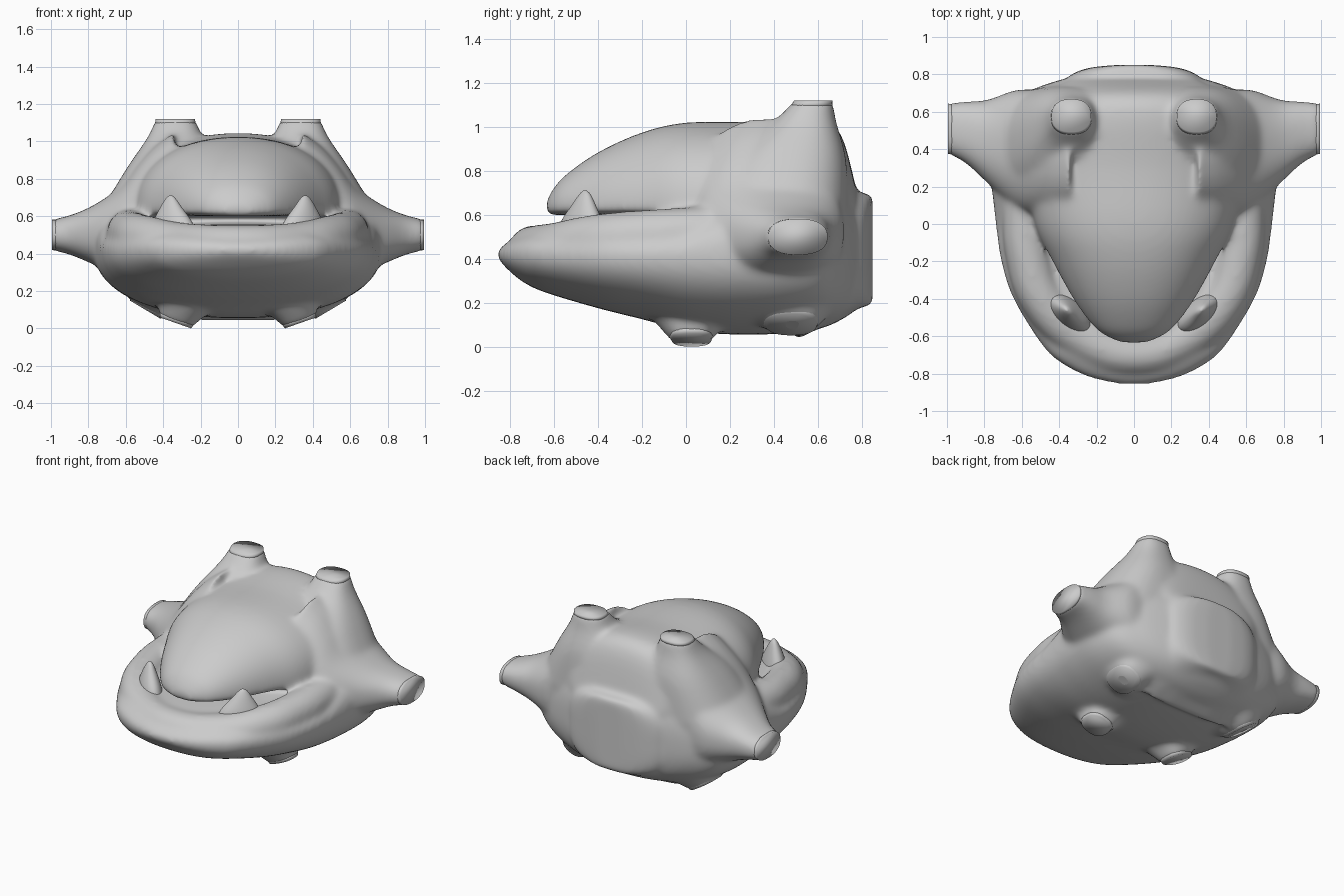
import bpy, bmesh, math
from mathutils import Vector

if "Cube" in bpy.data.objects:
    bpy.data.objects.remove(bpy.data.objects["Cube"])

X, Y, Z = Vector((1, 0, 0)), Vector((0, 1, 0)), Vector((0, 0, 1))


def spow(c, n):
    return math.copysign(abs(c) ** (2 / n), c)


def refine(secs, steps=4):
    """Smoothly interpolate between sections (Catmull-Rom)."""
    out = []
    for i in range(len(secs) - 1):
        a, b = secs[max(i - 1, 0)], secs[i]
        c, d = secs[i + 1], secs[min(i + 2, len(secs) - 1)]
        for k in range(steps):
            t = k / steps
            out.append(tuple(
                q + .5 * t * (r - p + t * (2 * p - 5 * q + 4 * r - s + t * (3 * (q - r) + s - p)))
                for p, q, r, s in zip(a, b, c, d)))
    return out + [tuple(secs[-1])]


def loft(name, rings):
    """Skin a list of closed point rings and cap both ends."""
    bm = bmesh.new()
    rows = [[bm.verts.new(p) for p in r] for r in rings]
    n = len(rows[0])
    for a, b in zip(rows, rows[1:]):
        for i in range(n):
            j = (i + 1) % n
            bm.faces.new((a[i], a[j], b[j], b[i]))
    bm.faces.new(rows[0])
    bm.faces.new(rows[-1])
    bmesh.ops.recalc_face_normals(bm, faces=bm.faces)
    me = bpy.data.meshes.new(name)
    bm.to_mesh(me)
    bm.free()
    me.shade_smooth()
    ob = bpy.data.objects.new(name, me)
    bpy.context.collection.objects.link(ob)
    return ob


def hull(name, sections, zc, n_up, n_down, count=64):
    """Sections along y: (y, half width, bottom z, top z)."""
    rings = []
    for y, w, lo, hi in refine(sections):
        ring = []
        for i in range(count):
            t = 2 * math.pi * i / count
            c, s = math.cos(t), math.sin(t)
            n, h = (n_up, hi - zc) if s > 0 else (n_down, zc - lo)
            ring.append((w * spow(c, n), y, zc + h * spow(s, n)))
        rings.append(ring)
    return loft(name, rings)


def limb(name, sections, u, v, n=2.0, count=32):
    """Sections: (x, y, z, radius along u, radius along v)."""
    rings = []
    for x, y, z, a, b in (refine(sections) if len(sections) > 2 else sections):
        ring = []
        for i in range(count):
            t = 2 * math.pi * (i + 0.5) / count
            ring.append(Vector((x, y, z)) + u * (a * spow(math.cos(t), n))
                        + v * (b * spow(math.sin(t), n)))
        rings.append(ring)
    return loft(name, rings)


def flip(sections, s):
    return [(s * q[0],) + tuple(q[1:]) for q in sections]


parts = []

# Upper skull with a flat palate
parts.append(hull("skull", [
    (-.635, .06, .605, .66), (-.61, .13, .60, .71), (-.55, .215, .60, .78),
    (-.4, .325, .60, .885), (-.2, .435, .60, .975), (0, .53, .57, 1.02),
    (.3, .58, .5, 1.025), (.55, .58, .4, 1.045), (.66, .52, .35, 1.02),
    (.72, .44, .3, .93), (.77, .34, .25, .74)], .63, 2.15, 4))

# Lower jaw, cheeks and belly
parts.append(hull("jaw_body", [
    (-.855, .09, .40, .44), (-.82, .24, .36, .47), (-.75, .38, .30, .51),
    (-.65, .49, .25, .54), (-.4, .645, .175, .555), (-.2, .71, .125, .56),
    (-.03, .735, .08, .59), (.1, .75, .062, .69), (.25, .765, .055, .79),
    (.45, .765, .06, .82), (.62, .70, .085, .82), (.72, .54, .13, .76),
    (.775, .38, .17, .72)], .42, 2.5, 2.2))

# Rounded lip following the jaw and sinking into the cheeks
lip = bpy.data.curves.new("lip", 'CURVE')
lip.dimensions = '3D'
lip.bevel_depth = .122
lip.bevel_resolution = 6
lip.use_fill_caps = True
half = [(.55, .3, .53), (.58, .04, .515), (.562, -.18, .502), (.487, -.4, .482), (.3, -.59, .445)]
path = half + [(0, -.69, .432)] + [(-x, y, z) for x, y, z in reversed(half)]
sp = lip.splines.new('BEZIER')
sp.bezier_points.add(len(path) - 1)
for bp, co in zip(sp.bezier_points, path):
    bp.co = co
    bp.handle_left_type = bp.handle_right_type = 'AUTO'
lip_ob = bpy.data.objects.new("lip", lip)
bpy.context.collection.objects.link(lip_ob)
bpy.ops.object.select_all(action='DESELECT')
bpy.context.view_layer.objects.active = lip_ob
lip_ob.select_set(True)
bpy.ops.object.convert(target='MESH')
parts.append(bpy.context.view_layer.objects.active)

# Flared stubs: ears, side arms webbed up to the ears, feet, rear feet
tilt1 = Vector((.94, 0, .33))
tilt2 = Vector((.86, 0, .51))
stubs = {
    "ear": ([(.38, .40, .6, .37, .34), (.34, .46, .85, .26, .27),
             (.335, .54, 1.02, .15, .145), (.335, .58, 1.12, .105, .088)], X, Y),
    "side_arm": ([(.34, .38, .62, .35, .43), (.45, .38, .56, .35, .41),
                  (.54, .38, .53, .34, .345), (.64, .40, .515, .315, .235),
                  (.78, .44, .50, .225, .155), (.9, .49, .50, .165, .105),
                  (.995, .51, .50, .135, .082)], Y, Z),
    "foot": ([(.26, .02, .26, .26, .26), (.30, .02, .12, .14, .16),
              (.335, .025, .03, .09, .09)], tilt1, Y),
    "rear_foot": ([(.32, .38, .38, .38, .38), (.43, .44, .21, .2, .24),
                   (.495, .48, .1, .095, .115)], tilt2, Y),
}
for s, side in ((1, "right"), (-1, "left")):
    for key, (secs, u, v) in stubs.items():
        uu = Vector((s * u.x, u.y, u.z))
        parts.append(limb(key, flip(secs, s), uu, v, 2.4))
        # Crisp end cap kept outside the blended skin
        end, prev = secs[-1], secs[-2]
        mid = tuple(p * .3 + e * .7 for p, e in zip(prev, end))
        mid = mid[:3] + (mid[3] * .93, mid[4] * .93)
        limb(f"{key}_tip_{side}", flip([mid, end], s), uu, v, 2.4, 32)
    # Tooth, a blade lying along the inner edge of the lip
    limb(f"tooth_{side}", flip([
        (.345, -.475, .5, .15, .075), (.35, -.475, .57, .125, .065),
        (.358, -.465, .65, .065, .04), (.36, -.46, .695, .03, .02),
        (.36, -.46, .712, .006, .005)], s),
        Vector((s * .77, .64, 0)), Vector((s * .64, -.77, 0)))

# Rear plug, blended into the back
parts.append(limb("rear_plug", [
    (0, .5, .45, .6, .42), (0, .68, .45, .46, .33), (0, .76, .44, .37, .28),
    (0, .80, .44, .335, .26), (0, .835, .44, .24, .255), (0, .85, .44, .1, .25)],
    X, Z, 3.5))

# Blend everything into one smooth skin
bpy.ops.object.select_all(action='DESELECT')
for p in parts:
    p.select_set(True)
bpy.context.view_layer.objects.active = parts[0]
bpy.ops.object.join()
head = bpy.context.view_layer.objects.active
head.name = "head"
rem = head.modifiers.new("blend", 'REMESH')
rem.mode = 'VOXEL'
rem.voxel_size = .015
rem.use_smooth_shade = True
smooth = head.modifiers.new("soften", 'SMOOTH')
smooth.factor = .5
smooth.iterations = 20
